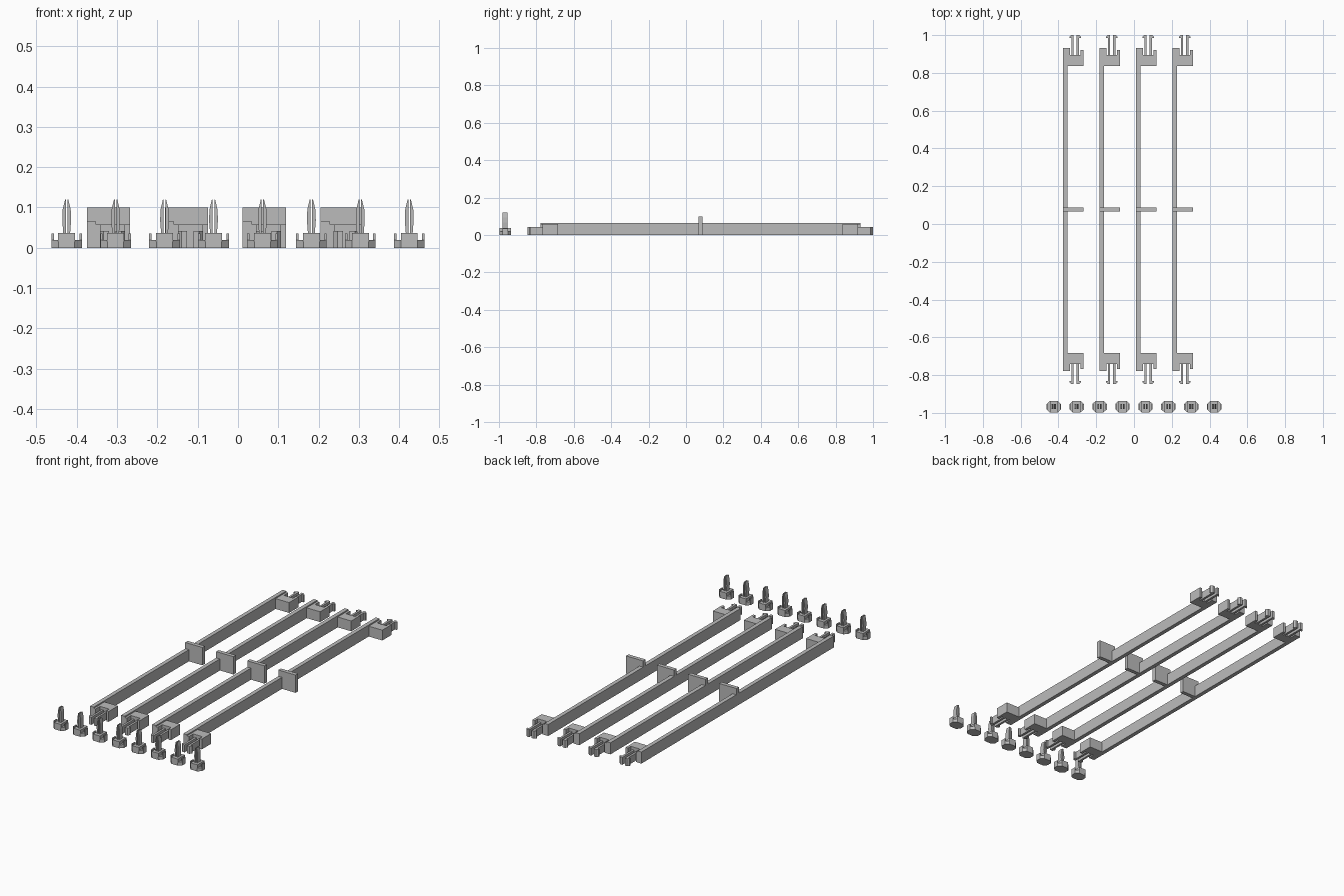
import bpy
import bmesh
from mathutils import Vector

old = bpy.data.objects.get("Cube")
if old:
    bpy.data.objects.remove(old, do_unlink=True)

grey = bpy.data.materials.new("plain grey")
grey.use_nodes = True
colour = (0.5, 0.5, 0.5, 1)
grey.diffuse_color = colour
grey.node_tree.nodes["Principled BSDF"].inputs["Base Color"].default_value = colour


def prism(name, outline, depth, axis="z", start=0.0):
    """Extrude a 2D outline along z (outline is x, y) or along y (outline is x, z)."""
    bm = bmesh.new()
    place = (lambda a, b: (a, b, start)) if axis == "z" else (lambda a, b: (a, start, b))
    face = bm.faces.new([bm.verts.new(place(a, b)) for a, b in outline])
    extruded = bmesh.ops.extrude_face_region(bm, geom=[face])["geom"]
    offset = Vector((0, 0, depth)) if axis == "z" else Vector((0, depth, 0))
    bmesh.ops.translate(bm, vec=offset, verts=[g for g in extruded if isinstance(g, bmesh.types.BMVert)])
    bmesh.ops.recalc_face_normals(bm, faces=bm.faces)
    mesh = bpy.data.meshes.new(name)
    bm.to_mesh(mesh)
    bm.free()
    mesh.materials.append(grey)
    obj = bpy.data.objects.new(name, mesh)
    bpy.context.collection.objects.link(obj)
    return obj


def box(name, x0, x1, y0, y1, z0, z1):
    return prism(name, [(x0, y0), (x1, y0), (x1, y1), (x0, y1)], z1 - z0, start=z0)


def end_clip(x, end, sign):
    """Notched block with two barbed prongs, pointing along sign * y."""
    def pts(outline):
        return [(x + a, end + sign * b) for a, b in outline]
    prism("end_block", pts([(0.022, -0.095), (0.107, -0.095), (0.107, -0.012), (0.092, -0.012),
                            (0.092, -0.038), (0.035, -0.038), (0.035, 0), (0.022, 0)]), 0.058)
    centre = 0.0635
    for side in (-1, 1):
        prong = [(0.008, -0.04), (0.02, -0.04), (0.02, 0.052), (0.031, 0.052), (0.031, 0.058),
                 (0.022, 0.068), (0.008, 0.068)]
        prism("clip_prong", pts([(centre + side * a, b) for a, b in prong]), 0.042)


# Four rails with end clips and a middle tab
for i in range(4):
    x = -0.375 + i * 0.1933
    box("rail", x, x + 0.023, -0.779, 0.932, 0, 0.065)
    box("middle_tab", x, x + 0.107, 0.066, 0.088, 0, 0.1)
    end_clip(x, 0.932, 1)
    end_clip(x, -0.779, -1)

# Row of eight pins
PIN_Y = -0.967
for i in range(8):
    x = -0.425 + i * 0.1214
    base = [(-0.038, -0.014), (-0.02, -0.031), (0.02, -0.031), (0.038, -0.014),
            (0.038, 0.014), (0.02, 0.031), (-0.02, 0.031), (-0.038, 0.014)]
    prism("pin_base", [(x + a, PIN_Y + b) for a, b in base], 0.019)
    box("pin_collar", x - 0.021, x + 0.021, PIN_Y - 0.031, PIN_Y + 0.031, 0.015, 0.037)
    for side in (-1, 1):
        edge = x + side * 0.035
        box("pin_lug", edge - 0.003, edge + 0.003, PIN_Y - 0.014, PIN_Y + 0.014, 0.015, 0.036)
        # Split stem: two mirrored halves with a tapered tip
        half = [(0.002, 0.03), (0.008, 0.03), (0.011, 0.068), (0.01, 0.095), (0.004, 0.12), (0.002, 0.12)]
        prism("pin_stem", [(x + side * a, z) for a, z in half], 0.027, "y", PIN_Y - 0.0135)
